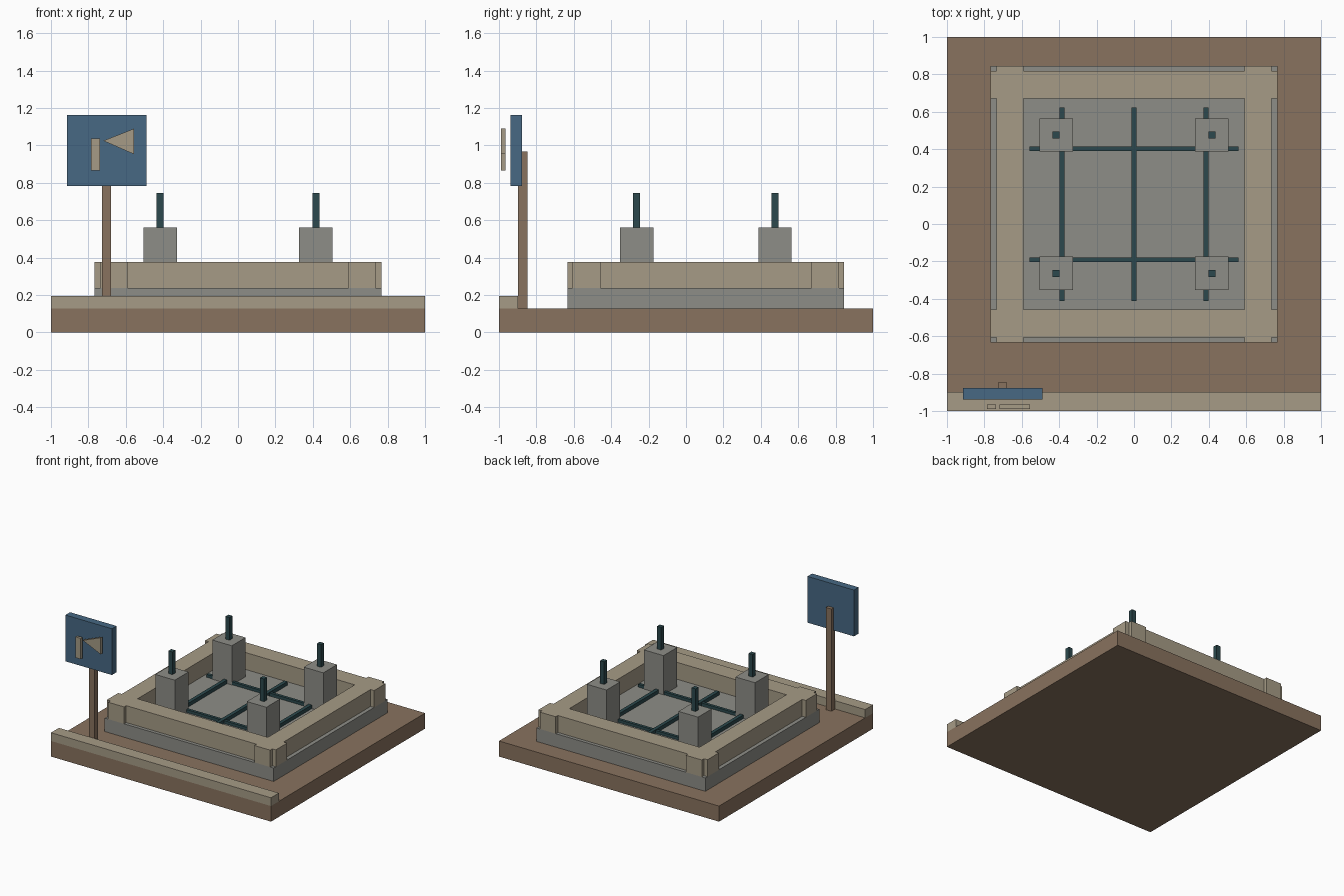
import bpy

if "Cube" in bpy.data.objects:
    bpy.data.objects.remove(bpy.data.objects["Cube"], do_unlink=True)


def material(name, rgb):
    m = bpy.data.materials.new(name)
    m.use_nodes = True
    color = (*rgb, 1.0)
    m.diffuse_color = color
    bsdf = next(n for n in m.node_tree.nodes if n.type == 'BSDF_PRINCIPLED')
    bsdf.inputs["Base Color"].default_value = color
    return m


earth = material("earth_brown", (0.25, 0.17, 0.113))
tan = material("sandy_tan", (0.38, 0.33, 0.24))
concrete = material("concrete_grey", (0.27, 0.27, 0.245))
steel = material("dark_teal_steel", (0.025, 0.066, 0.074))
blue = material("sign_blue", (0.063, 0.14, 0.23))


def prism(name, outline, y0, y1, mat):
    """Extrude an (x, z) outline, listed anticlockwise from the front, along y."""
    n = len(outline)
    verts = [(x, y, z) for y in (y0, y1) for x, z in outline]
    faces = [tuple(range(n)), tuple(reversed(range(n, 2 * n)))]
    faces += [(i, i + n, (i + 1) % n + n, (i + 1) % n) for i in range(n)]
    mesh = bpy.data.meshes.new(name)
    mesh.from_pydata(verts, [], faces)
    mesh.materials.append(mat)
    obj = bpy.data.objects.new(name, mesh)
    bpy.context.collection.objects.link(obj)
    return obj


def box(name, xs, ys, zs, mat):
    (x0, x1), (z0, z1) = xs, zs
    return prism(name, [(x0, z0), (x1, z0), (x1, z1), (x0, z1)], *ys, mat)


def around(center, half):
    return (center - half, center + half)


GROUND = 0.128   # top of the ground
FLOOR = 0.238    # top of the foundation slab
MID = 0.106      # y centre of the foundation

# Ground and street kerb
box("ground", (-1, 1), (-1, 1), (0, GROUND), earth)
box("kerb", (-1, 1), (-1, -0.897), (GROUND, 0.196), tan)

# Foundation slab
box("foundation_slab", around(0, 0.768), around(MID, 0.74), (GROUND, FLOOR), concrete)

# Crossing wall beams whose ends stick out at the corners
for side, x_name, y_name in ((-1, "right", "front"), (1, "left", "back")):
    box(y_name + "_beam", around(0, 0.768), around(MID + side * 0.638, 0.074),
        (FLOOR, 0.377), tan)
    box(x_name + "_beam", around(side * 0.664, 0.072), around(MID, 0.74),
        (FLOOR, 0.377), tan)

# Reinforcing bars lying on the slab
for name, y in (("front", -0.297), ("back", 0.297)):
    box(name + "_cross_bar", around(0, 0.56), around(MID + y, 0.012),
        (FLOOR, 0.262), steel)
for name, x in (("right", -0.385), ("middle", 0), ("left", 0.385)):
    box(name + "_long_bar", around(x, 0.0145), around(MID, 0.517),
        (FLOOR, 0.268), steel)

# Four pedestals with steel stubs
for x_name, sx in (("right", -1), ("left", 1)):
    for y_name, sy in (("front", -1), ("back", 1)):
        x, y = sx * 0.416, MID + sy * 0.37
        label = y_name + "_" + x_name
        box(label + "_pedestal", around(x, 0.089), around(y, 0.089), (FLOOR, 0.56), concrete)
        box(label + "_stub", around(x, 0.0185), around(y, 0.0185), (0.56, 0.746), steel)

# Sign post, board and raised pictogram
box("sign_post", around(-0.703, 0.025), (-0.897, -0.848), (GROUND, 0.968), earth)
box("sign_board", (-0.913, -0.49), (-0.937, -0.877), (0.782, 1.162), blue)
box("sign_bar", (-0.786, -0.738), (-0.988, -0.966), (0.865, 1.036), tan)
prism("sign_triangle", [(-0.72, 1.025), (-0.556, 0.953), (-0.556, 1.09)],
      -0.988, -0.966, tan)
